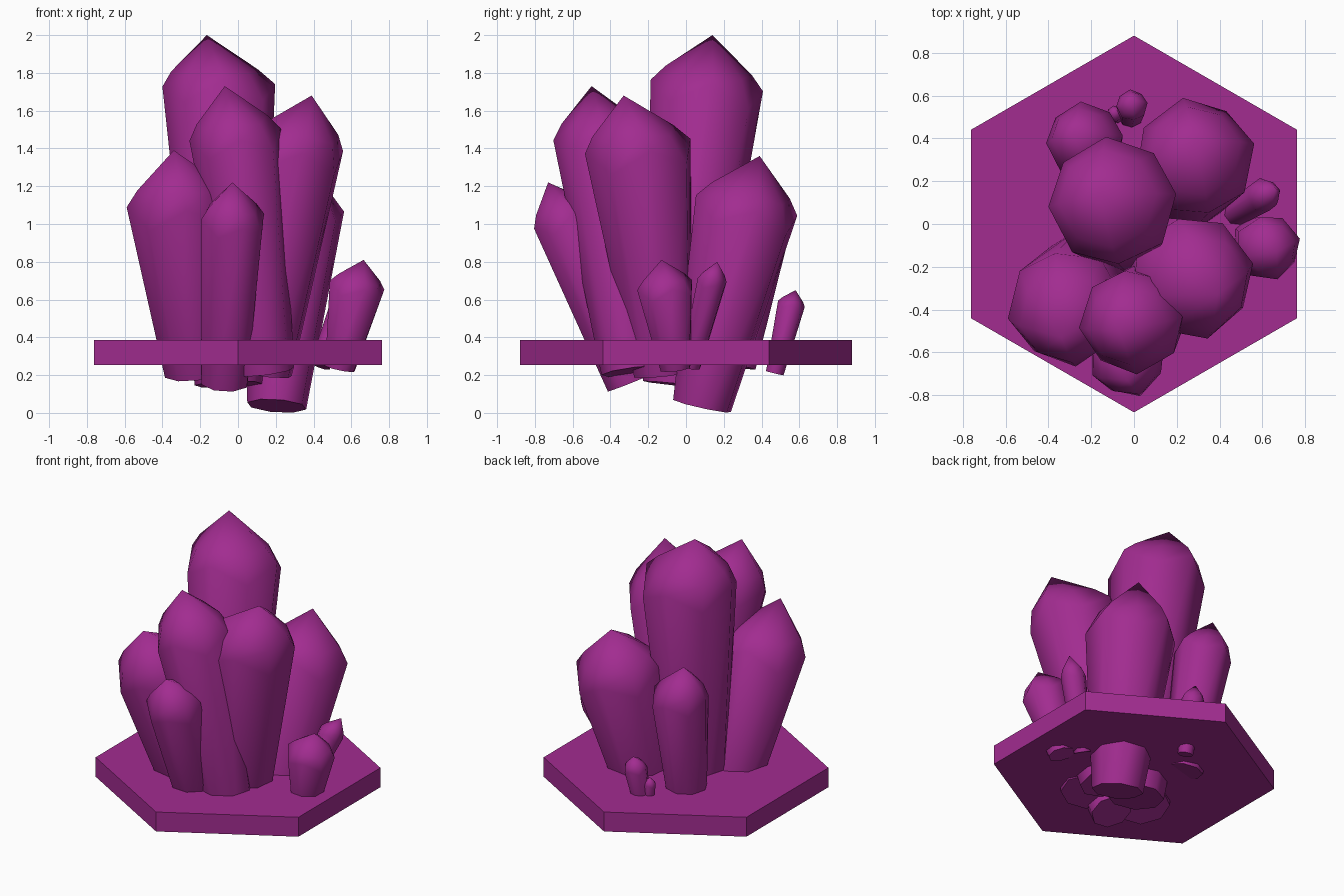
import bpy, bmesh, math
from mathutils import Vector

if "Cube" in bpy.data.objects:
    bpy.data.objects.remove(bpy.data.objects["Cube"])

mat = bpy.data.materials.new("amethyst")
mat.diffuse_color = (0.36, 0.025, 0.28, 1)
mat.use_nodes = True
mat.node_tree.nodes["Principled BSDF"].inputs["Base Color"].default_value = mat.diffuse_color


def mesh_object(name, bm):
    bmesh.ops.recalc_face_normals(bm, faces=bm.faces)
    me = bpy.data.meshes.new(name)
    bm.to_mesh(me)
    bm.free()
    me.materials.append(mat)
    ob = bpy.data.objects.new(name, me)
    bpy.context.collection.objects.link(ob)
    return ob


def bridge(bm, a, b):
    n = len(a)
    for i in range(n):
        j = (i + 1) % n
        bm.faces.new((a[i], a[j], b[j], b[i]))


def crystal(name, base, r0, shoulder, r1, tip, turn=0.0, n=8):
    """Eight-sided shaft flaring from base to a zigzag shoulder, then a point."""
    base, shoulder, tip = Vector(base), Vector(shoulder), Vector(tip)
    d = (shoulder - base).normalized()
    u = Vector((0, 1, 0)).cross(d).normalized()
    v = d.cross(u)
    bm = bmesh.new()

    def ring(c, r, zig=0.0):
        out = []
        for i in range(n):
            a = turn + math.tau * i / n
            off = (u * math.cos(a) + v * math.sin(a)) * r
            out.append(bm.verts.new(c + off + d * (zig * (-1) ** i)))
        return out

    rings = [ring(base, r0),
             ring(shoulder, r1, 0.18 * r1),
             ring(shoulder.lerp(tip, 0.36), 0.77 * r1, 0.06 * r1)]
    bm.faces.new(rings[0])
    for a, b in zip(rings, rings[1:]):
        bridge(bm, a, b)
    top = bm.verts.new(tip)
    for i in range(n):
        bm.faces.new((rings[2][i], rings[2][(i + 1) % n], top))
    ob = mesh_object(name, bm)
    bpy.ops.object.select_all(action='DESELECT')
    ob.select_set(True)
    bpy.context.view_layer.objects.active = ob
    bpy.ops.object.shade_smooth_by_angle(angle=math.radians(62))


# hexagonal base slab
bm = bmesh.new()
lo, hi = [[bm.verts.new((0.88 * math.sin(k * math.pi / 3),
                         0.88 * math.cos(k * math.pi / 3), z))
           for k in range(6)] for z in (0.253, 0.385)]
bm.faces.new(lo)
bm.faces.new(hi)
bridge(bm, lo, hi)
mesh_object("base_slab", bm)

# large crystals: base centre, base radius, shoulder centre, radius, tip
crystal("crystal_tallest", (-0.05, -0.05, 0.15), 0.18, (-0.10, 0.105, 1.68), 0.3, (-0.165, 0.14, 2.0), 0.1)
crystal("crystal_back_right", (0.205, 0.085, 0.037), 0.16, (0.285, 0.31, 1.05), 0.28, (0.29, 0.39, 1.36), 0.2)
crystal("crystal_front_tall", (0.14, -0.29, 0.22), 0.16, (-0.01, -0.455, 1.43), 0.245, (-0.07, -0.50, 1.73), 0.1)
crystal("crystal_front_short", (-0.07, -0.30, 0.16), 0.13, (-0.03, -0.64, 1.01), 0.175, (-0.03, -0.73, 1.22), 0.35)
crystal("crystal_right", (0.13, -0.12, 0.21), 0.16, (0.27, -0.25, 1.36), 0.29, (0.39, -0.33, 1.68), 0.25)
crystal("crystal_front_left", (-0.22, -0.18, 0.21), 0.17, (-0.315, -0.39, 1.08), 0.275, (-0.34, -0.53, 1.39), 0.15)
crystal("crystal_back_left", (-0.19, 0.25, 0.25), 0.12, (-0.23, 0.39, 1.04), 0.18, (-0.28, 0.425, 1.27), 0.1)

# small crystals at the rim
crystal("small_crystal_right", (0.54, -0.055, 0.235), 0.083, (0.625, -0.11, 0.65), 0.153, (0.665, -0.13, 0.81), 0.3)
crystal("small_crystal_rear_right", (0.435, 0.025, 0.25), 0.055, (0.605, 0.135, 0.69), 0.08, (0.66, 0.165, 0.80), 0.2)
crystal("small_crystal_back", (-0.02, 0.47, 0.21), 0.048, (-0.01, 0.555, 0.565), 0.073, (-0.01, 0.58, 0.65), 0.1)
crystal("tiny_crystal_back", (-0.07, 0.49, 0.3), 0.025, (-0.09, 0.515, 0.46), 0.038, (-0.095, 0.525, 0.51), 0.2)
